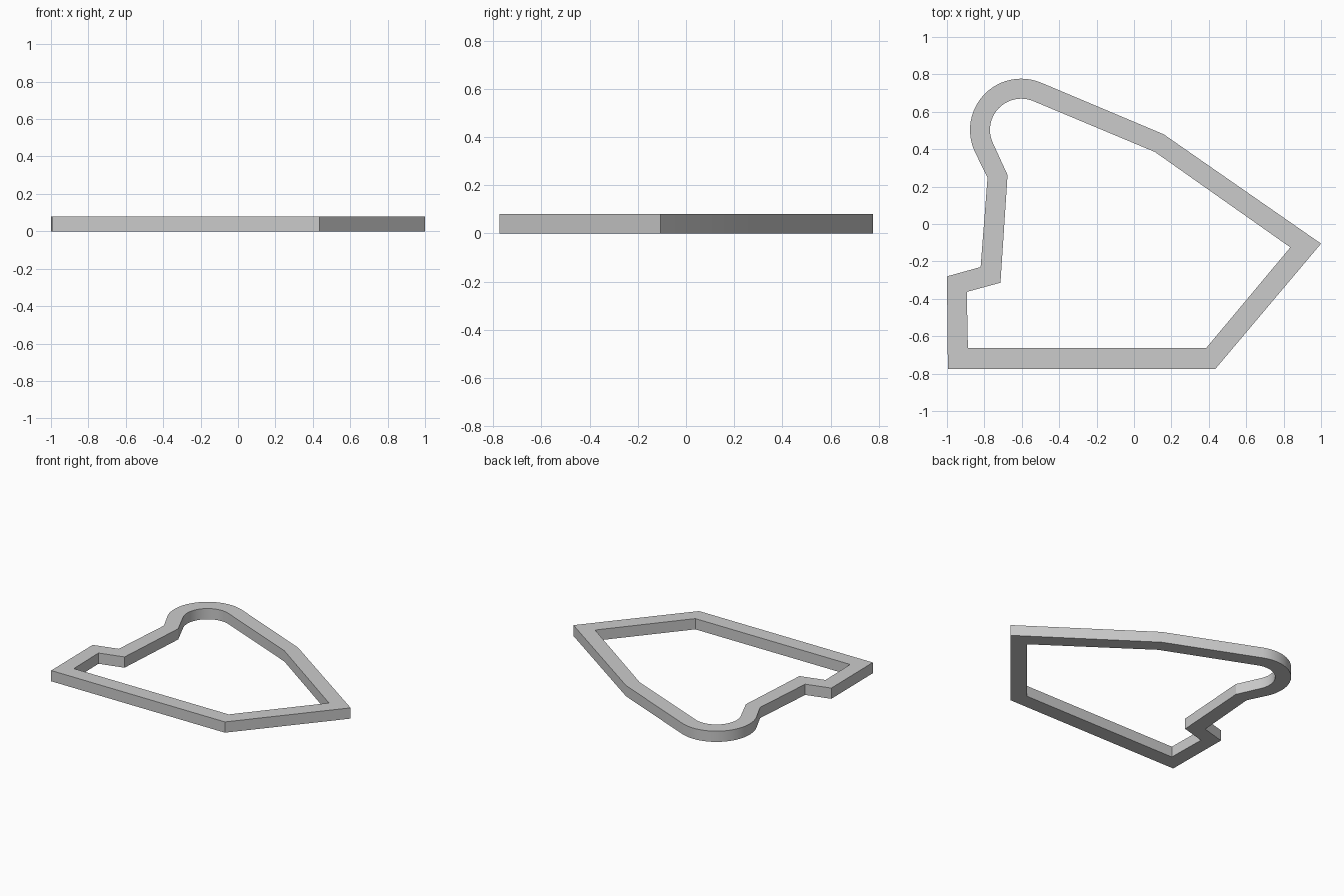
import bpy, bmesh, math

cube = bpy.data.objects.get("Cube")
if cube:
    bpy.data.objects.remove(cube)

HEIGHT = 0.08
ARC_CENTER = (-0.603, 0.503)
ARC_STEPS = 24


def outline(corners, tail, radius):
    """Straight corners, then the rounded nose, then the remaining corners."""
    arc = []
    for i in range(ARC_STEPS + 1):
        a = math.radians(67 + (206 - 67) * i / ARC_STEPS)
        arc.append((ARC_CENTER[0] + radius * math.cos(a),
                    ARC_CENTER[1] + radius * math.sin(a)))
    return corners + arc + tail


# Outer and inner wall outlines, with matching point order
outer = outline([(-0.995, -0.775), (0.435, -0.775), (1.0, -0.105), (0.158, 0.48)],
                [(-0.783, 0.247), (-0.82, -0.23), (-1.0, -0.28)], 0.274)
inner = outline([(-0.888, -0.662), (0.387, -0.662), (0.836, -0.125), (0.112, 0.385)],
                [(-0.676, 0.262), (-0.714, -0.314), (-0.894, -0.363)], 0.167)

# Closed frame: top, bottom, outer wall and inner wall
bm = bmesh.new()
rings = [[bm.verts.new((x, y, z)) for x, y in pts]
         for pts, z in ((outer, 0), (outer, HEIGHT), (inner, HEIGHT), (inner, 0))]
count = len(outer)
for r in range(4):
    a, b = rings[r], rings[(r + 1) % 4]
    for i in range(count):
        j = (i + 1) % count
        bm.faces.new((a[i], a[j], b[j], b[i]))
bmesh.ops.recalc_face_normals(bm, faces=bm.faces)
mesh = bpy.data.meshes.new("outline_frame")
bm.to_mesh(mesh)
bm.free()

frame = bpy.data.objects.new("outline_frame", mesh)
bpy.context.collection.objects.link(frame)

# Plain grey material
grey = bpy.data.materials.new("light_grey")
grey.use_nodes = True
color = (0.6, 0.6, 0.6, 1)
grey.diffuse_color = color
grey.node_tree.nodes["Principled BSDF"].inputs["Base Color"].default_value = color
mesh.materials.append(grey)

# Smooth rounded nose, sharp corners
bpy.context.view_layer.objects.active = frame
frame.select_set(True)
bpy.ops.object.shade_smooth_by_angle(angle=math.radians(15))
